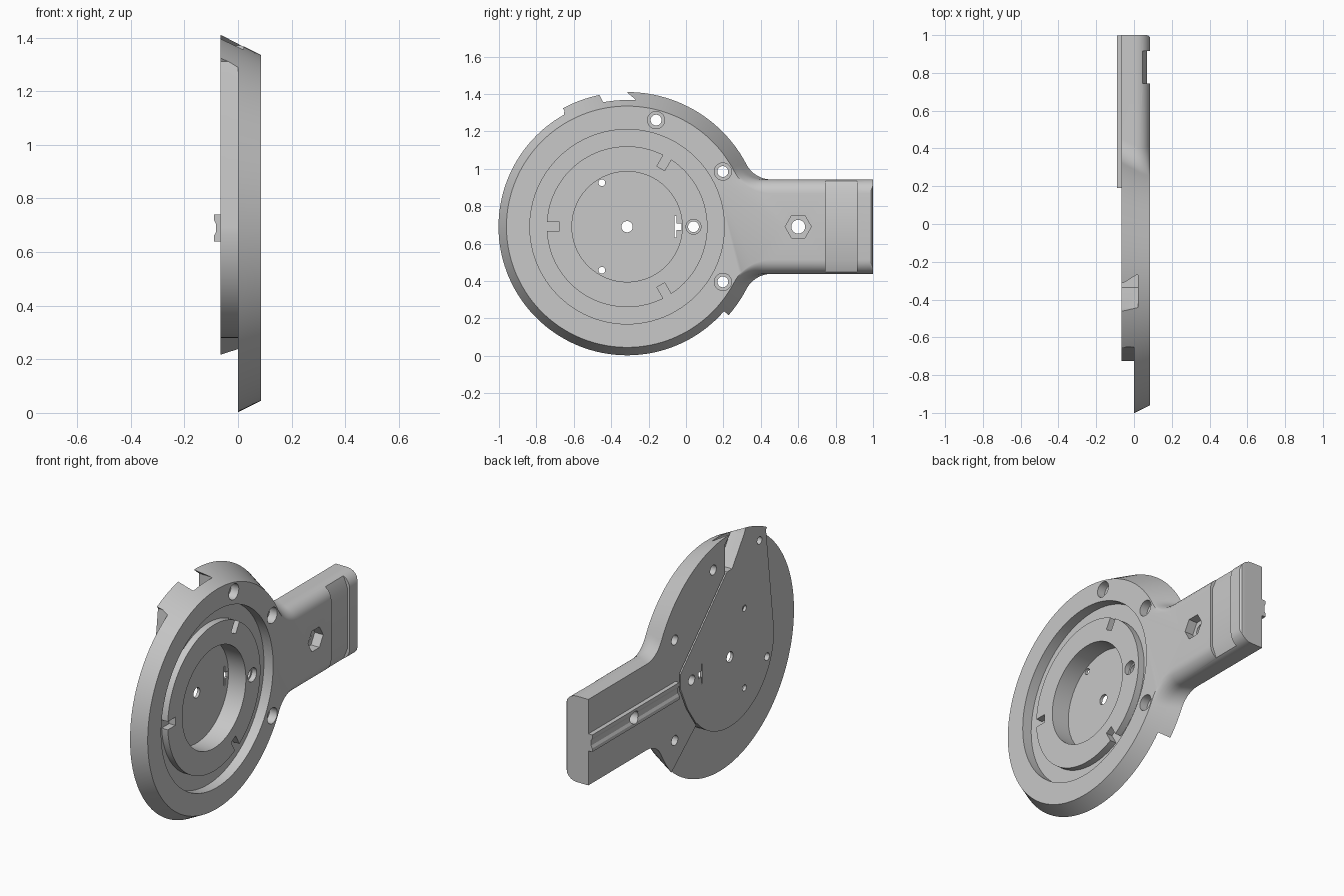
import bpy, bmesh, math
from mathutils import Vector

cube = bpy.data.objects.get("Cube")
if cube:
    bpy.data.objects.remove(cube)

grey = bpy.data.materials.new("plain_grey")
grey.use_nodes = True
grey.diffuse_color = (0.58, 0.58, 0.58, 1)
grey.node_tree.nodes["Principled BSDF"].inputs["Base Color"].default_value = (0.58, 0.58, 0.58, 1)

CY, CZ = -0.315, 0.69          # disc centre
BACK, FACE = -0.065, 0.085     # plate thickness range


def loft(name, rings):
    """Closed solid through rings of equal point count, flat caps at both ends."""
    bm = bmesh.new()
    loops = [[bm.verts.new(p) for p in ring] for ring in rings]
    n = len(loops[0])
    for a, b in zip(loops, loops[1:]):
        for i in range(n):
            j = (i + 1) % n
            bm.faces.new((a[i], a[j], b[j], b[i]))
    bm.faces.new(loops[0])
    bm.faces.new(loops[-1])
    bmesh.ops.recalc_face_normals(bm, faces=bm.faces)
    mesh = bpy.data.meshes.new(name)
    bm.to_mesh(mesh)
    bm.free()
    obj = bpy.data.objects.new(name, mesh)
    bpy.context.collection.objects.link(obj)
    mesh.materials.append(grey)
    return obj


def prism(name, pts, x0, x1):
    return loft(name, [[(x, y, z) for y, z in pts] for x in (x0, x1)])


def arc(r, a0, a1, n, y=CY, z=CZ):
    angles = [math.radians(a0 + (a1 - a0) * i / n) for i in range(n + 1)]
    return [(y + r * math.cos(a), z + r * math.sin(a)) for a in angles]


def disc(name, r, x0, x1, y=CY, z=CZ, n=32):
    return prism(name, arc(r, 0, 360, n, y, z)[:-1], x0, x1)


def combine(cutter, operation="DIFFERENCE"):
    cutter.hide_render = True
    mod = body.modifiers.new(cutter.name, "BOOLEAN")
    mod.object, mod.operation, mod.solver = cutter, operation, "EXACT"
    bpy.context.view_layer.objects.active = body
    bpy.ops.object.modifier_apply(modifier=mod.name)
    bpy.data.objects.remove(cutter)


def outline(x):
    """Disc with a filleted handle; conical disc rim, rounded handle edge."""
    r = 0.645 + 0.5 * (FACE - x)
    h = 0.1775 + math.sqrt(max(0, 0.075 ** 2 - max(0, x - 0.01) ** 2))
    f = 0.4025 - h
    end = 1.0 - max(0, x - 0.073)
    fy = math.sqrt((r + f) ** 2 - (h + f) ** 2)
    a = math.degrees(math.atan2(h + f, fy))
    half = [(end, CZ + h)]
    half += arc(f, 270, 180 + a, 14, CY + fy, CZ + h + f)
    half += arc(r, a, 180, 60)[1:]
    lower = [(y, 2 * CZ - z) for y, z in half[-2::-1]]
    return [(x, y, z) for y, z in half + lower]


# Main plate
layers = [BACK, 0, 0.01] + [0.01 + 0.075 * math.sin(math.radians(a)) for a in range(15, 91, 15)]
body = loft("mounting_plate", [outline(x) for x in layers])

# Ridged tongue along the back of the handle
profile = [(-0.06, 0.64), (-0.09, 0.64), (-0.09, 0.66), (-0.082, 0.675),
           (-0.082, 0.705), (-0.09, 0.72), (-0.09, 0.74), (-0.06, 0.74)]
combine(loft("tongue", [[(x, y, z) for x, z in profile] for y in (0.19, 0.999)]), "UNION")

# Lowered back rim around the round central boss
rim = arc(0.41, 180, 318, 40) + arc(0.9, 319.2, 119.5, 60) + [(-0.65, 1.31)]
combine(prism("rim_cutter", rim, -0.2, 0.0))

# Cable channel at the top and the narrow seam leading from it
channel = [(-0.49, 1.45), (-0.445, 1.36), (-0.335, 1.2), (-0.27, 1.2),
           (-0.27, 1.37), (-0.312, 1.405), (-0.33, 1.45)]
combine(prism("channel_cutter", channel, -0.2, 0.02))
seam = [(-0.29, 1.22), (0.155, 0.77), (0.155, 0.68), (0.09, 0.54), (0.0, 0.41)]
inner = [(y - 0.012, z - 0.006) for y, z in reversed(seam)]
combine(prism("seam_cutter", seam + inner, -0.08, -0.02))

# Ring recess, lower inner ring and deep central pocket
combine(disc("recess_cutter", 0.52, 0.065, 0.2, n=96))
groove = disc("groove_cutter", 0.52, 0.025, 0.2, n=96)
core = disc("core", 0.43, -0.1, 0.3, n=96)
saved, body = body, groove
combine(core)
body = saved
combine(groove)
combine(disc("pocket_cutter", 0.295, -0.048, 0.2, n=96))

# Three notches in the inner ring
for angle in (60, 180, 300):
    out = Vector((math.cos(math.radians(angle)), math.sin(math.radians(angle))))
    side = Vector((-out.y, out.x)) * 0.024
    mid = Vector((CY, CZ))
    pts = [mid + out * r + side * s for r, s in ((0.36, -1), (0.44, -1), (0.44, 1), (0.36, 1))]
    combine(prism("notch_cutter", [tuple(p) for p in pts], 0.025, 0.2))

# Counterbored screw holes
for y, z in ((-0.16, 1.26), (0.197, 0.985), (0.197, 0.395), (0.04, CZ)):
    combine(disc("counterbore_cutter", 0.046 if z != CZ else 0.04, 0.035, 0.2, y, z))
    combine(disc("screw_hole_cutter", 0.029, -0.2, 0.2, y, z))

# Plain holes in the pocket floor
for y, z, r in ((CY, CZ, 0.03), (-0.45, 0.925, 0.018), (-0.45, 0.457, 0.018)):
    combine(disc("floor_hole_cutter", r, -0.2, 0.2, y, z))
slot = [(-0.062, 0.632), (-0.05, 0.632), (-0.05, 0.672), (-0.025, 0.672),
        (-0.025, 0.708), (-0.05, 0.708), (-0.05, 0.748), (-0.062, 0.748)]
combine(prism("floor_slot_cutter", slot, -0.2, 0.0))

# Blind holes in the back
for y, z in ((-0.59, 1.27), (-0.66, 0.56)):
    combine(disc("blind_hole_cutter", 0.022, -0.2, -0.01, y, z))

# Hexagonal nut seat and bolt hole in the handle
combine(disc("nut_cutter", 0.07, 0.03, 0.2, 0.6, CZ, 6))
combine(disc("bolt_hole_cutter", 0.037, -0.2, 0.2, 0.6, CZ))

# Strap recess wrapped over the handle
strap = [(0.07, 0.51), (0.07, 0.87), (0.035, 0.96), (0.2, 0.96), (0.2, 0.42), (0.035, 0.42)]
combine(loft("strap_cutter", [[(x, y, z) for x, z in strap] for y in (0.745, 0.915)]))

bpy.ops.object.select_all(action="DESELECT")
body.select_set(True)
bpy.context.view_layer.objects.active = body
bpy.ops.object.shade_smooth_by_angle(angle=math.radians(28))
